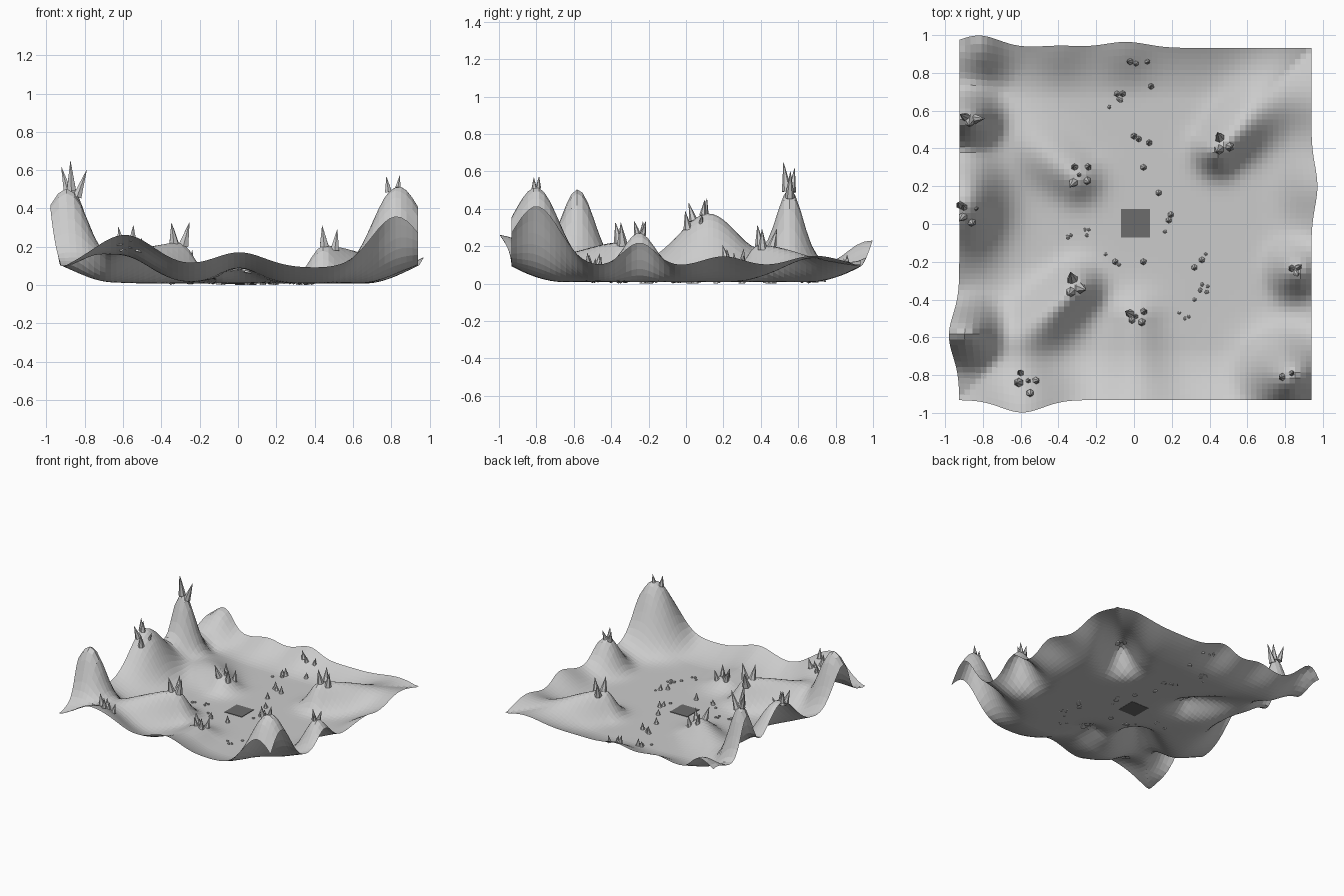
import bpy, bmesh, math, random
from mathutils import Vector, Matrix

random.seed(4)
FLOOR, HALF, N = 0.008, 0.932, 64

# round hills: x, y, added height, radius x, radius y
HILLS = [
    (0.82, -0.80, 0.475, 0.31, 0.30),
    (0.85, -0.25, 0.22, 0.19, 0.21),
    (-0.87, -0.575, 0.41, 0.20, 0.22),
    (-0.88, 0.12, 0.305, 0.29, 0.40),
    (-0.87, 0.555, 0.43, 0.20, 0.18),
    (-0.83, 0.90, 0.15, 0.22, 0.22),
    (-0.40, 0.92, 0.035, 0.22, 0.24),
    (-0.05, 0.92, 0.05, 0.22, 0.24),
    (-0.58, -0.92, 0.155, 0.36, 0.30),
    (0.93, 0.20, 0.055, 0.24, 0.27),
    (0.92, 0.63, 0.02, 0.25, 0.25),
]
# ridges fanning outwards: start, end, height and radius at both ends
RIDGES = [
    ((0.44, 0.39), (0.93, 0.91), 0.20, 0.01, 0.18, 0.40),
    ((-0.31, -0.34), (-0.93, -0.90), 0.215, 0.0, 0.19, 0.40),
    ((0.0, -0.51), (0.0, -0.95), 0.08, 0.08, 0.22, 0.33),
    ((-0.31, 0.245), (-0.78, 0.60), 0.115, 0.01, 0.19, 0.36),
]
# outward bulges of the border: x, y, push x, push y
BULGES = [
    (-0.60, -0.93, 0, -0.066), (-0.93, -0.59, -0.055, 0), (-0.83, 0.93, 0, 0.066),
    (-0.05, 0.93, 0, 0.032), (-0.40, 0.93, 0, 0.012), (0.93, 0.20, 0.032, 0),
]


def rim(x, y):
    return max(0, (max(abs(x), abs(y)) - 0.66) / (HALF - 0.66))


def bump(d2):
    return math.exp(-3 * d2)


def height(x, y):
    z = FLOOR + 0.083 * min(1.1, rim(x, y)) ** 1.8
    for hx, hy, h, rx, ry in HILLS:
        z += h * bump(((x - hx) / rx) ** 2 + ((y - hy) / ry) ** 2)
    p = Vector((x, y))
    for a, b, h0, h1, r0, r1 in RIDGES:
        a, b = Vector(a), Vector(b)
        t = max(0, min(1, (p - a).dot(b - a) / (b - a).length_squared))
        d = (p - a.lerp(b, t)).length / (r0 + (r1 - r0) * t)
        z += (h0 + (h1 - h0) * t ** 1.6) * bump(d * d)
    return z


def finish(bm, name):
    me = bpy.data.meshes.new(name)
    bm.to_mesh(me)
    bm.free()
    ob = bpy.data.objects.new(name, me)
    bpy.context.collection.objects.link(ob)
    return ob


# terrain sheet
bm = bmesh.new()
bmesh.ops.create_grid(bm, x_segments=N, y_segments=N, size=HALF)
for v in bm.verts:
    x, y = v.co.x, v.co.y
    v.co.z = height(x, y)
    f = min(1, rim(x, y)) ** 2
    for bx, by, px, py in BULGES:
        g = f * math.exp(-0.5 * ((x - bx) ** 2 + (y - by) ** 2) / 0.11 ** 2)
        v.co.x += px * g
        v.co.y += py * g
    v.co.x += 0.007
finish(bm, "terrain")

# dark square pad in the centre
bm = bmesh.new()
bmesh.ops.create_cube(bm, size=1, matrix=Matrix.Translation((0.008, 0.004, 0.009))
                      @ Matrix.Diagonal((0.152, 0.152, 0.006, 1)))
pad = finish(bm, "centre_pad")
mat = bpy.data.materials.new("dark_grey")
mat.diffuse_color = (0.15, 0.15, 0.15, 1)
pad.data.materials.append(mat)


def spike(bm, x, y, h, r, tilt):
    up = Vector((tilt[0], tilt[1], 1)).normalized()
    rot = Vector((0, 0, 1)).rotation_difference(up).to_matrix().to_4x4()
    m = Matrix.Translation((x, y, height(x, y) - 0.006)) @ rot @ Matrix.Translation((0, 0, h / 2))
    bmesh.ops.create_cone(bm, cap_ends=True, segments=6, radius1=r, radius2=0.001,
                          depth=h, matrix=m)


# spike clusters: spike height, radius, then the spots
CLUSTERS = [
    (0.09, 0.023, [(-.315, .30), (-.245, .30), (-.29, .26), (-.32, .22), (-.25, .23)]),
    (0.09, 0.023, [(-.92, .10), (-.90, .09), (-.84, .08), (-.905, .04), (-.86, .01)]),
    (0.14, 0.026, [(-.89, .565), (-.84, .555), (-.87, .54)]),
    (0.11, 0.028, [(.455, .455), (.45, .395), (.505, .41)]),
    (0.11, 0.028, [(-.325, -.295), (-.335, -.36), (-.285, -.34)]),
    (0.08, 0.022, [(-.02, -.475), (.05, -.465), (.01, -.49), (-.01, -.51), (.04, -.52)]),
    (0.08, 0.023, [(-.60, -.79), (-.52, -.83), (-.56, -.83), (-.61, -.84), (-.55, -.895)]),
    (0.075, 0.019, [(.835, -.235), (.87, -.23), (.86, -.26)]),
    (0.07, 0.019, [(.785, -.81), (.835, -.79)]),
    (0.06, 0.018, [(-.02, .86), (.01, .85), (.07, .86)]),
]
bm = bmesh.new()
for h, r, spots in CLUSTERS:
    cx = sum(s[0] for s in spots) / len(spots)
    cy = sum(s[1] for s in spots) / len(spots)
    for i, (x, y) in enumerate(spots):
        k = random.uniform(0.8, 1.1) * (0.65 if i == 2 and len(spots) > 3 else 1)
        out = Vector((x - cx, y - cy)).normalized() * random.uniform(0.1, 0.4)
        spike(bm, x, y, h * k + 0.006, r * k, out)
finish(bm, "spike_clusters")

# single small spikes along the winding trail
TRAIL = [(.09, .73), (0, .465), (.025, .45), (.08, .43), (.05, .30), (.13, .165), (.195, .05),
         (.185, .02), (.05, -.2), (-.1, -.2), (.36, -.19), (.32, -.23), (-.09, .69), (-.06, .69)]
bm = bmesh.new()
for x, y in TRAIL:
    spike(bm, x, y, random.uniform(0.045, 0.065), 0.019,
          (random.uniform(-.1, .1), random.uniform(-.1, .1)))
finish(bm, "trail_spikes")

# pebbles
PEBBLES = [(-.08, .66), (-.13, .62), (-.07, .655), (.165, -.04), (-.15, -.16), (-.08, -.215),
           (.38, -.16), (.36, -.32), (.39, -.33), (.35, -.35), (.385, -.36), (.32, -.4),
           (.24, -.47), (.29, -.49), (.27, -.5), (-.24, -.03), (-.25, -.06), (-.35, -.07),
           (-.335, -.06), (-.26, -.03)]
bm = bmesh.new()
for x, y in PEBBLES:
    r = random.uniform(0.010, 0.015)
    m = Matrix.Translation((x, y, height(x, y) + 0.004)) @ Matrix.Rotation(x * 40, 4, 'Z') \
        @ Matrix.Diagonal((1, 0.9, 0.8, 1))
    bmesh.ops.create_icosphere(bm, subdivisions=1, radius=r, matrix=m)
finish(bm, "pebbles")
